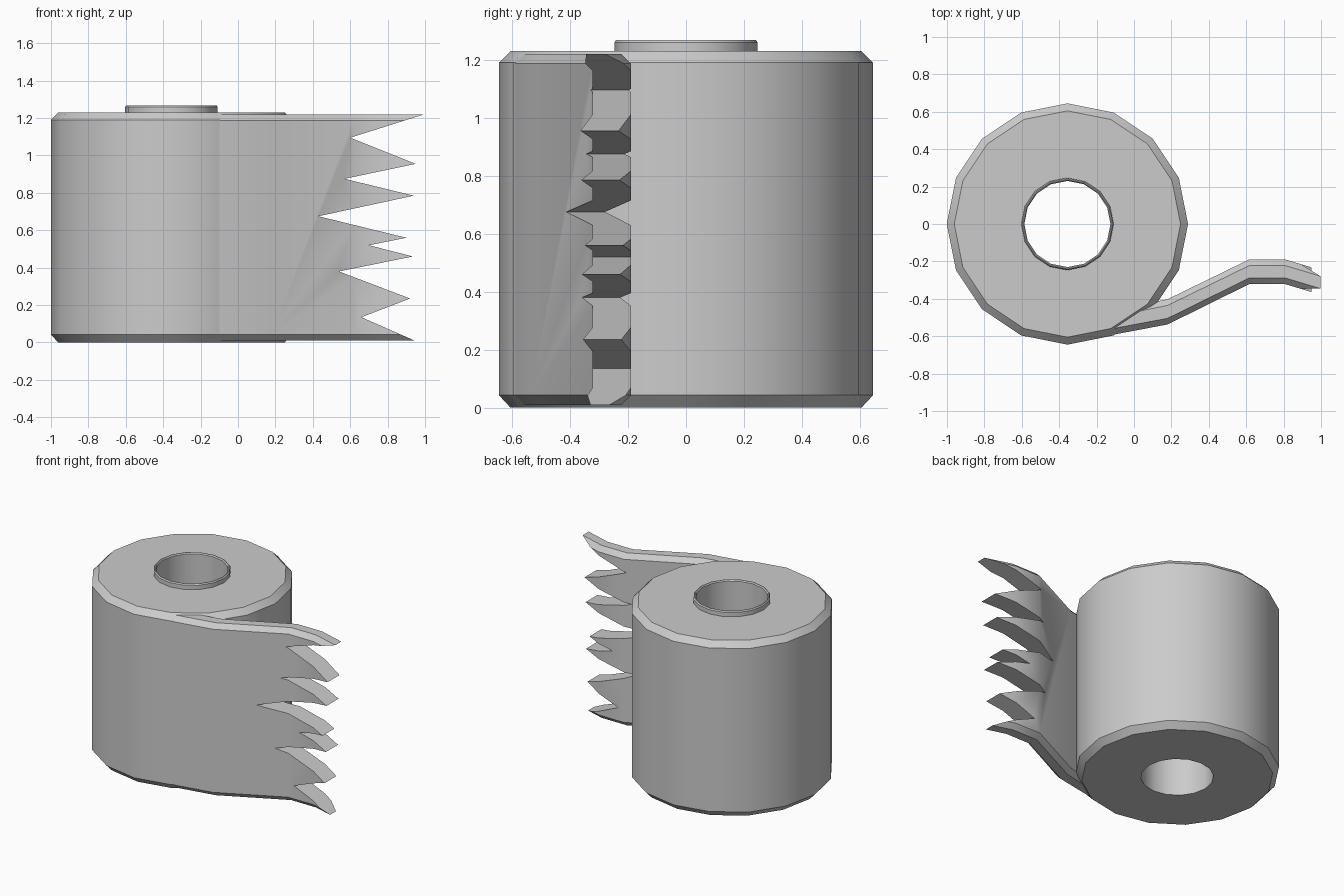
import bpy, bmesh
from math import cos, sin, pi

if "Cube" in bpy.data.objects:
    bpy.data.objects.remove(bpy.data.objects["Cube"])


def make_object(name, bm):
    bmesh.ops.recalc_face_normals(bm, faces=bm.faces)
    mesh = bpy.data.meshes.new(name)
    bm.to_mesh(mesh)
    bm.free()
    ob = bpy.data.objects.new(name, mesh)
    bpy.context.collection.objects.link(ob)
    return ob


def select(ob):
    bpy.ops.object.select_all(action='DESELECT')
    ob.select_set(True)
    bpy.context.view_layer.objects.active = ob


def loft(name, rings, closed):
    """Bridge rings of points, looping round or capping both ends."""
    bm = bmesh.new()
    rows = [[bm.verts.new(p) for p in ring] for ring in rings]
    n = len(rows[0])
    pairs = list(zip(rows, rows[1:])) + ([(rows[-1], rows[0])] if closed else [])
    for a, b in pairs:
        for i in range(n):
            j = (i + 1) % n
            bm.faces.new((a[i], a[j], b[j], b[i]))
    if not closed:
        bm.faces.new(rows[0])
        bm.faces.new(rows[-1])
    return make_object(name, bm)


# Roll with hollow core: closed (radius, z) profile turned in 16 steps
CX, SIDES = -0.356, 16
profile = [(0.23, 0), (0.605, 0), (0.645, 0.043), (0.645, 1.19), (0.605, 1.23),
           (0.247, 1.23), (0.247, 1.26), (0.241, 1.268), (0.236, 1.268), (0.23, 1.26)]
rings = []
for k in range(SIDES):
    a = 2 * pi * k / SIDES
    rings.append([(CX + r * cos(a), r * sin(a), z) for r, z in profile])
roll = loft("roll", rings, True)

# Loose end of the strip: stations of (x, front y, back y), bevelled section
C, LO, HI = 0.033, 0.01, 1.22
stations = [(-0.25, -0.618, -0.49), (0.18, -0.537, -0.402), (0.615, -0.322, -0.19),
            (0.81, -0.322, -0.19), (1.06, -0.397, -0.265)]
sections = [[(x, f, LO + C), (x, f + C, LO), (x, b - C, LO), (x, b, LO + C),
             (x, b, HI - C), (x, b - C, HI), (x, f + C, HI), (x, f, HI - C)]
            for x, f, b in stations]
strip = loft("loose_strip", sections, False)

# Jagged torn edge cut out of the strip
teeth = [(1.2, 1.284), (0.60, 1.095), (0.95, 0.955), (0.57, 0.875), (0.94, 0.785),
         (0.43, 0.675), (0.90, 0.56), (0.70, 0.52), (0.935, 0.46), (0.54, 0.38),
         (0.92, 0.235), (0.66, 0.135), (1.2, -0.102)]
cutter = loft("tear_cutter", [[(x, y, z) for x, z in teeth] for y in (-0.8, 0.1)], False)
cutter.hide_render = True
cut = strip.modifiers.new("tear", 'BOOLEAN')
cut.operation = 'DIFFERENCE'
cut.solver = 'EXACT'
cut.object = cutter
select(strip)
bpy.ops.object.modifier_apply(modifier="tear")
bpy.data.objects.remove(cutter)

for ob in (roll, strip):
    select(ob)
    bpy.ops.object.shade_smooth_by_angle(angle=pi / 6)
